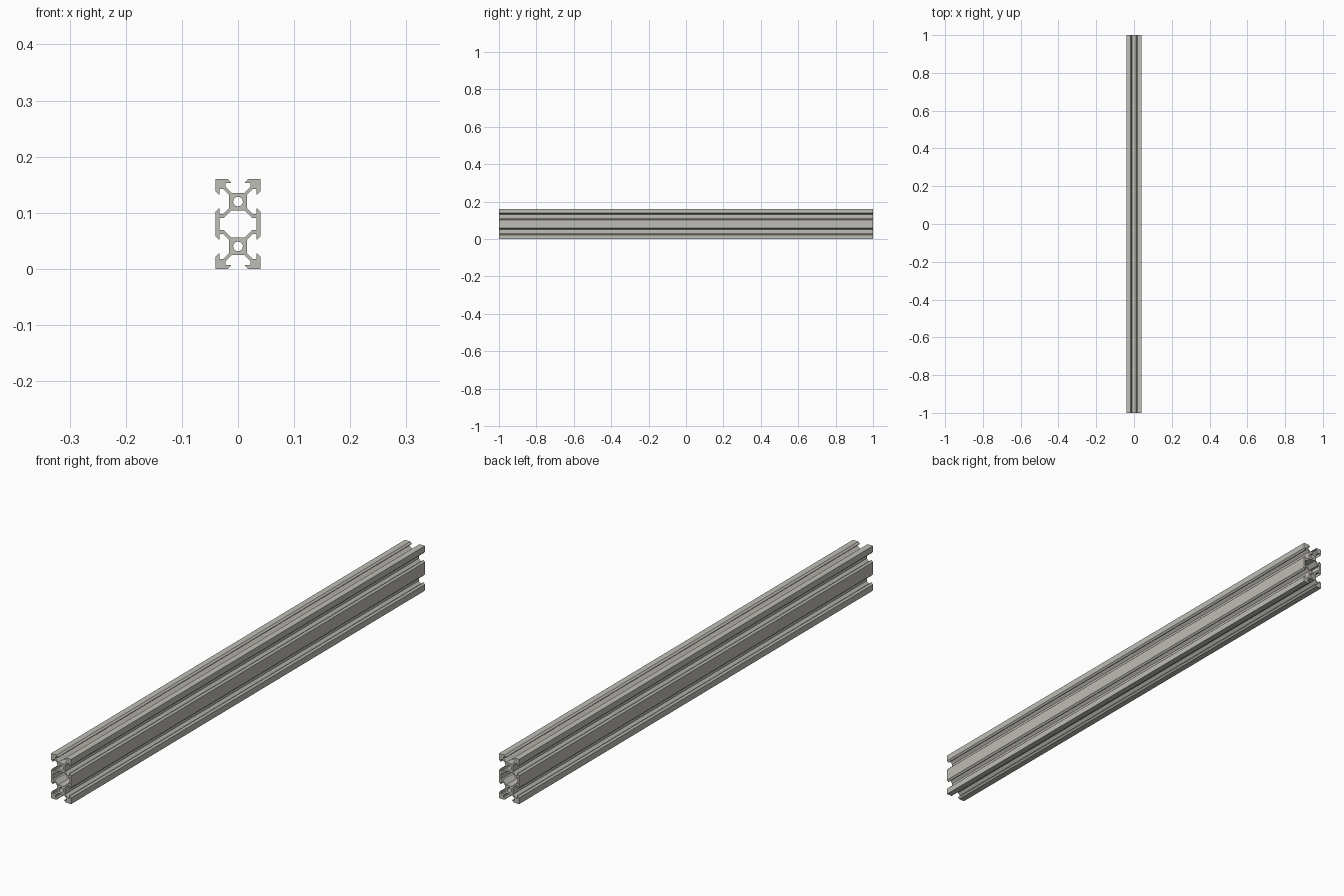
import bpy, bmesh, math

cube = bpy.data.objects.get("Cube")
if cube:
    bpy.data.objects.remove(cube, do_unlink=True)

MM = 0.004          # one profile unit
HALF_LENGTH = 1.0
BORE_RADIUS = 2.15
BORE_OFFSET = 10

# Upper right quarter of the outer outline, clockwise from the top slot
OUTLINE = [
    (2.84, 13.9), (5.5, 16.56), (5.5, 18.2), (3.1, 18.2), (3.1, 18.52),
    (4.58, 20), (10, 20), (10, 14.58), (8.52, 13.1), (8.2, 13.1),
    (8.2, 15.5), (6.56, 15.5), (3.9, 12.84), (3.9, 7.16), (6.56, 4.5),
    (8.2, 4.5), (8.2, 6.9), (8.52, 6.9), (10, 5.42),
]
# Upper right quarter of the central hollow
HOLLOW = [(2.84, 6.1), (6.24, 2.7), (8.2, 2.7)]


def mirror_four(quarter):
    """Close a quarter outline by mirroring it across both axes."""
    right = quarter + [(x, -y) for x, y in reversed(quarter)]
    return right + [(-x, y) for x, y in reversed(right)]


def circle(cy, radius, count=32):
    steps = [2 * math.pi * i / count for i in range(count)]
    return [(radius * math.cos(a), cy + radius * math.sin(a)) for a in steps]


def add_loop(curve, points):
    spline = curve.splines.new('POLY')
    spline.points.add(len(points) - 1)
    for p, (x, y) in zip(spline.points, points):
        p.co = (x * MM, y * MM, 0, 1)
    spline.use_cyclic_u = True


# Aluminium material
metal = bpy.data.materials.new("warm grey aluminium")
metal.use_nodes = True
colour = (0.52, 0.51, 0.465, 1)
metal.diffuse_color = colour
metal.node_tree.nodes["Principled BSDF"].inputs["Base Color"].default_value = colour

# Slotted rail: filled cross-section extruded along its length
curve = bpy.data.curves.new("slotted_rail", 'CURVE')
curve.dimensions = '2D'
curve.fill_mode = 'BOTH'
curve.extrude = HALF_LENGTH
add_loop(curve, mirror_four(OUTLINE))
add_loop(curve, mirror_four(HOLLOW))
for side in (-1, 1):
    add_loop(curve, circle(side * BORE_OFFSET, BORE_RADIUS))

rail = bpy.data.objects.new("slotted_rail", curve)
bpy.context.collection.objects.link(rail)
rail.rotation_euler.x = math.pi / 2
rail.location.z = 20 * MM
bpy.ops.object.select_all(action='DESELECT')
rail.select_set(True)
bpy.context.view_layer.objects.active = rail
bpy.ops.object.convert(target='MESH')
bpy.ops.object.transform_apply(location=True, rotation=True, scale=True)

# Weld end caps to the walls and face everything outward
bm = bmesh.new()
bm.from_mesh(rail.data)
bmesh.ops.remove_doubles(bm, verts=bm.verts, dist=1e-5)
bmesh.ops.recalc_face_normals(bm, faces=bm.faces)
bm.to_mesh(rail.data)
bm.free()
rail.data.materials.clear()
rail.data.materials.append(metal)
bpy.ops.object.shade_smooth_by_angle(angle=math.radians(30))
